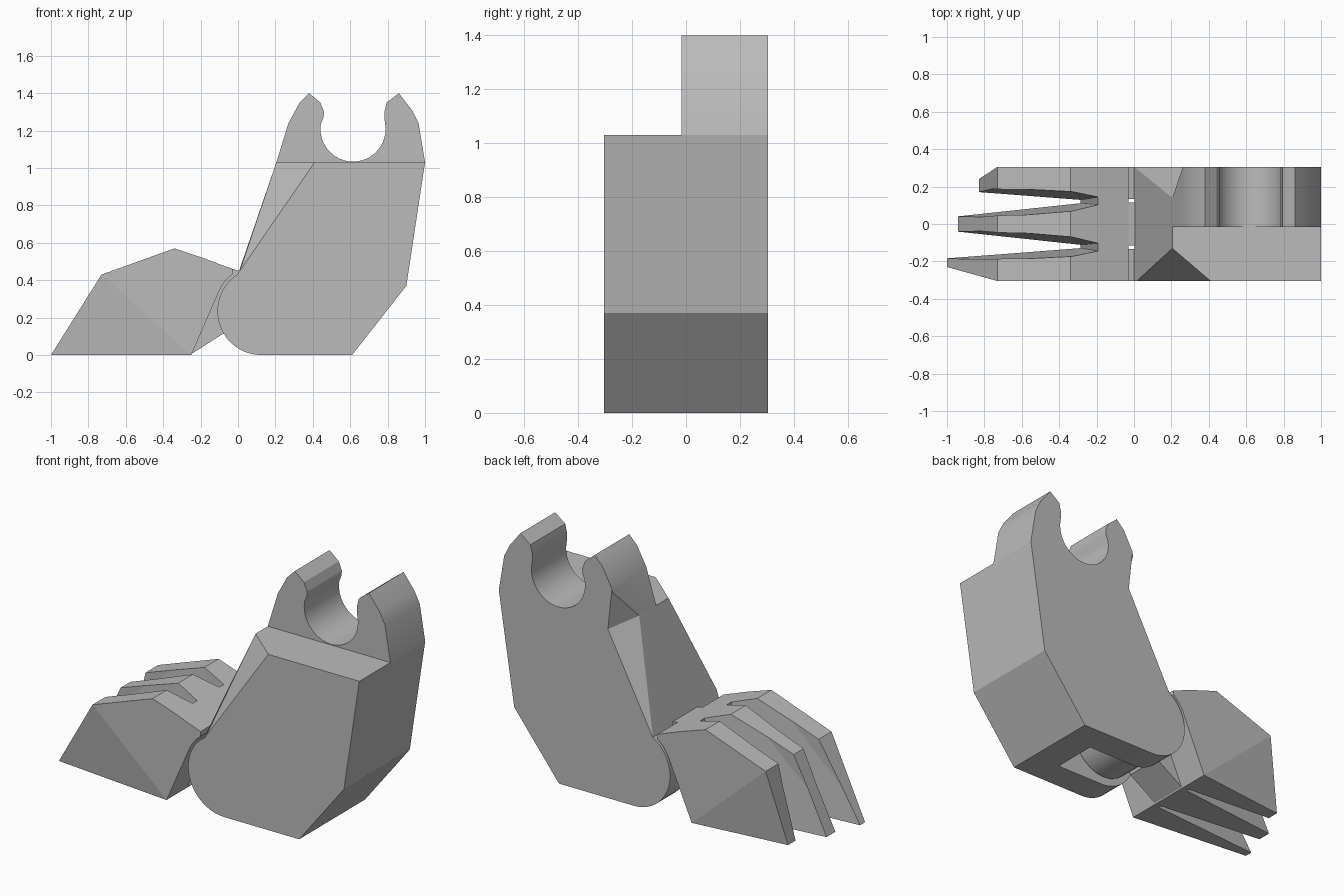
import bpy, bmesh
from math import cos, sin, radians

if "Cube" in bpy.data.objects:
    bpy.data.objects.remove(bpy.data.objects["Cube"], do_unlink=True)

grey = bpy.data.materials.new("light_grey")
grey.use_nodes = True
grey.diffuse_color = (0.5, 0.5, 0.5, 1)
grey.node_tree.nodes["Principled BSDF"].inputs["Base Color"].default_value = (0.5, 0.5, 0.5, 1)

HALF = 0.305            # half the width of the foot
HINGE = (0.125, 0.235)  # hinge axis, x and z


def make_object(name, bm):
    bmesh.ops.recalc_face_normals(bm, faces=bm.faces)
    mesh = bpy.data.meshes.new(name)
    bm.to_mesh(mesh)
    bm.free()
    mesh.materials.append(grey)
    obj = bpy.data.objects.new(name, mesh)
    bpy.context.scene.collection.objects.link(obj)
    return obj


def prism(name, profile, y0, y1):
    """Side profile (x, z) extruded from y0 to y1."""
    bm = bmesh.new()
    face = bm.faces.new([bm.verts.new((x, y0, z)) for x, z in profile])
    result = bmesh.ops.extrude_face_region(bm, geom=[face])
    moved = [g for g in result["geom"] if isinstance(g, bmesh.types.BMVert)]
    bmesh.ops.translate(bm, verts=moved, vec=(0, y1 - y0, 0))
    return make_object(name, bm)


def hull(name, points):
    bm = bmesh.new()
    for p in points:
        bm.verts.new(p)
    result = bmesh.ops.convex_hull(bm, input=bm.verts)
    spare = [g for g in result["geom_interior"] if isinstance(g, bmesh.types.BMVert)]
    bmesh.ops.delete(bm, geom=spare, context="VERTS")
    bmesh.ops.dissolve_limit(bm, angle_limit=0.01, verts=bm.verts, edges=bm.edges)
    return make_object(name, bm)


def arc(center, radius, start, end, steps):
    angles = [radians(start + (end - start) * i / steps) for i in range(steps + 1)]
    return [(center[0] + radius * cos(a), center[1] + radius * sin(a)) for a in angles]


def cut(obj, cutter):
    mod = obj.modifiers.new("cut", "BOOLEAN")
    mod.operation = "DIFFERENCE"
    mod.solver = "EXACT"
    mod.object = cutter
    bpy.context.view_layer.objects.active = obj
    bpy.ops.object.modifier_apply(modifier=mod.name)


# Heel block with its rounded hinge end
heel = prism("heel_block",
             arc(HINGE, 0.235, 122, 270, 20)
             + [(0.61, 0), (0.9, 0.37), (1, 1.03), (0.205, 1.03)], -HALF, HALF)

# Open clip standing on the rear half of the heel
clip = prism("ankle_clip",
             [(0.205, 1.03), (0.27, 1.24), (0.33, 1.35), (0.38, 1.4), (0.44, 1.35),
              (0.46, 1.3), (0.457, 1.27)]
             + arc((0.615, 1.208), 0.174, 170, 370, 24)
             + [(0.782, 1.27), (0.783, 1.3), (0.795, 1.35), (0.86, 1.4), (0.93, 1.31),
                (0.965, 1.24), (1, 1.03)], -0.017, HALF)

# Cutters: front corner bevel, rear corner notch, hinge pocket
bevel = hull("bevel_cutter", [(0.01, -HALF, 0.45), (0.41, -HALF, 1.03),
                              (0.205, -0.13, 1.03), (0.05, -0.6, 1.3)])
notch = hull("notch_cutter", [(0, HALF, 0.43), (0.293, HALF, 0.99), (0.205, 0.14, 1.03),
                              (0.268, HALF, 1.22), (-0.1, 0.6, 1.0)])
pocket = prism("pocket_cutter", [(-0.3, -0.1), (0.43, -0.1), (0.43, 0.44), (-0.3, 0.44)],
               -0.135, 0.135)
for cutter in (bevel, notch, pocket):
    cut(heel, cutter)
cut(clip, notch)

# Toe base, hollowed round the hinge, with tongue and barrel
base = prism("toe_base", [(-0.25, 0), (-0.19, 0.52), (-0.03, 0.46)]
             + arc(HINGE, 0.25, 128, 160, 6), -HALF, HALF)
tongue = prism("hinge_tongue", [(-0.25, 0.005), (-0.07, 0.12), (0, 0.3), (0.01, 0.45),
                                (-0.03, 0.46), (-0.115, 0.33)], -0.115, 0.115)
barrel = prism("hinge_barrel", arc(HINGE, 0.2, 0, 345, 23), -0.115, 0.115)


# Three toes, each shorter than the one before it
def toe(name, tip_x, tip_y, root_y):
    points = [(tip_x, y, 0) for y in tip_y]
    for x, z in [(-0.73, 0.43), (-0.34, 0.57), (-0.19, 0.52), (-0.25, 0)]:
        points += [(x, y, z) for y in root_y]
    return hull(name, points)


toes = [toe("front_toe", -1, (-0.23, -0.12), (-HALF, -0.12)),
        toe("middle_toe", -0.94, (-0.12, 0.12), (-0.12, 0.12)),
        toe("back_toe", -0.83, (0.12, 0.24), (0.12, HALF))]

# Tapered slots between the toes
slots = []
for side in (-1, 1):
    rows = [(-1.1, 0.025, 0.19, -0.02), (-0.29, 0.112, 0.128, -0.02),
            (-1.1, 0.05, 0.185, 0.7), (-0.34, 0.06, 0.183, 0.7), (-0.16, 0.1, 0.15, 0.7)]
    slots.append(hull("slot_cutter", [(x, side * y, z) for x, a, b, z in rows for y in (a, b)]))
for part in toes:
    for slot in slots:
        cut(part, slot)

for cutter in [bevel, notch, pocket] + slots:
    bpy.data.objects.remove(cutter, do_unlink=True)

# Smooth the rounded parts, keeping hard edges
for part in (heel, clip, base, barrel):
    bpy.ops.object.select_all(action="DESELECT")
    part.select_set(True)
    bpy.context.view_layer.objects.active = part
    bpy.ops.object.shade_smooth_by_angle(angle=radians(20))
